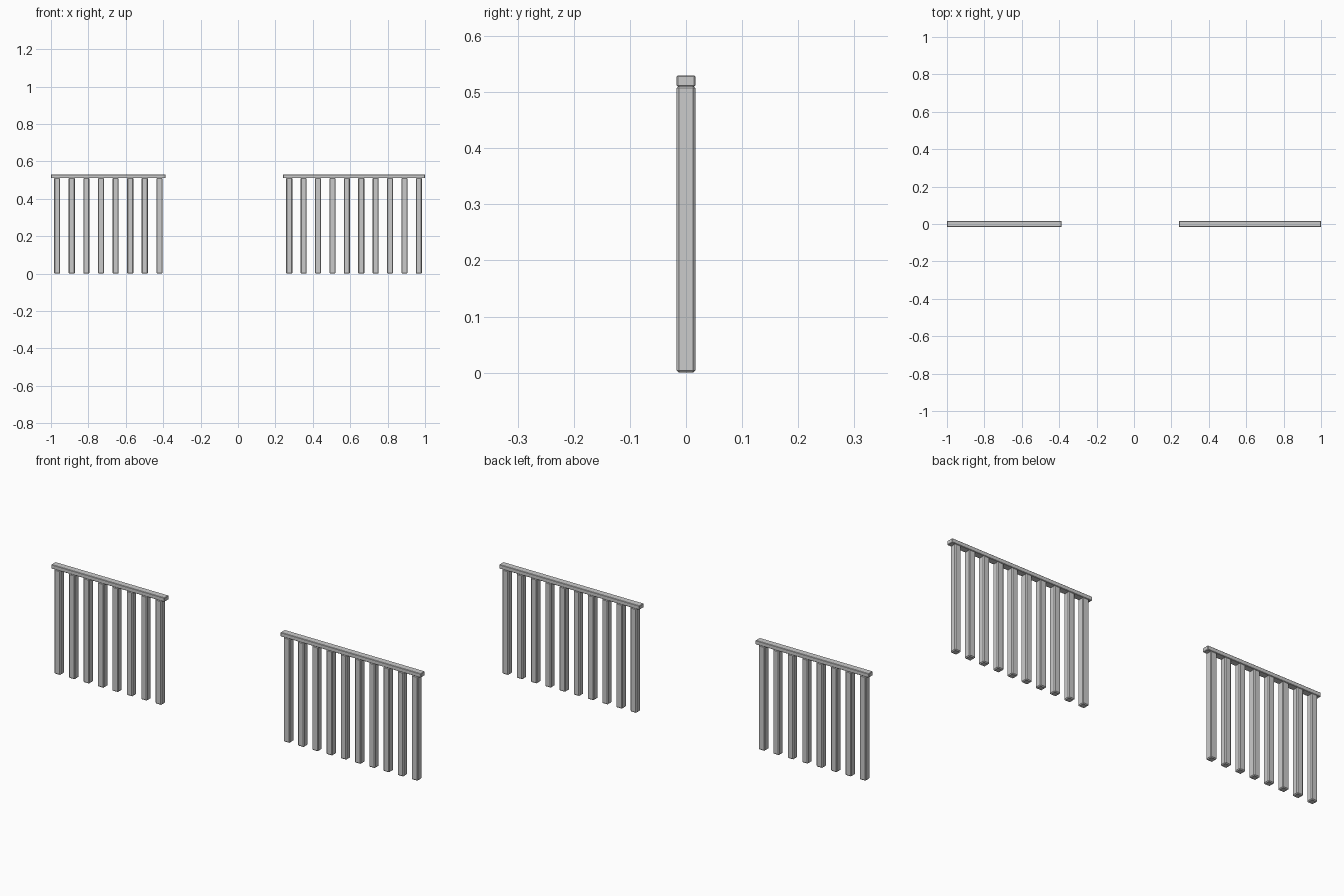
import bpy, bmesh
from mathutils import Matrix

if "Cube" in bpy.data.objects:
    bpy.data.objects.remove(bpy.data.objects["Cube"])

HALF = 0.0165     # half width of posts and rails
POST_TOP = 0.511
RAIL_TOP = 0.53


def chamfered_box(name, x0, x1, z0, z1, bevel):
    bm = bmesh.new()
    size = Matrix.Diagonal((x1 - x0, 2 * HALF, z1 - z0, 1))
    place = Matrix.Translation(((x0 + x1) / 2, 0, (z0 + z1) / 2))
    bmesh.ops.create_cube(bm, size=1, matrix=place @ size)
    bmesh.ops.bevel(bm, geom=bm.edges[:], offset=bevel, segments=1,
                    profile=0.5, affect='EDGES')
    mesh = bpy.data.meshes.new(name)
    bm.to_mesh(mesh)
    bm.free()
    obj = bpy.data.objects.new(name, mesh)
    bpy.context.collection.objects.link(obj)
    return obj


def railing(side, x0, x1, count):
    # top rail
    chamfered_box(side + "_top_rail", x0, x1, POST_TOP - 0.001, RAIL_TOP, 0.002)
    # evenly spaced posts, inset from the rail ends
    first, last = x0 + 0.033, x1 - 0.033
    for i in range(count):
        x = first + (last - first) * i / (count - 1)
        chamfered_box(f"{side}_post_{i + 1}", x - HALF, x + HALF, 0, POST_TOP, 0.004)


railing("left", -1.0, -0.387, 8)
railing("right", 0.241, 1.0, 10)
